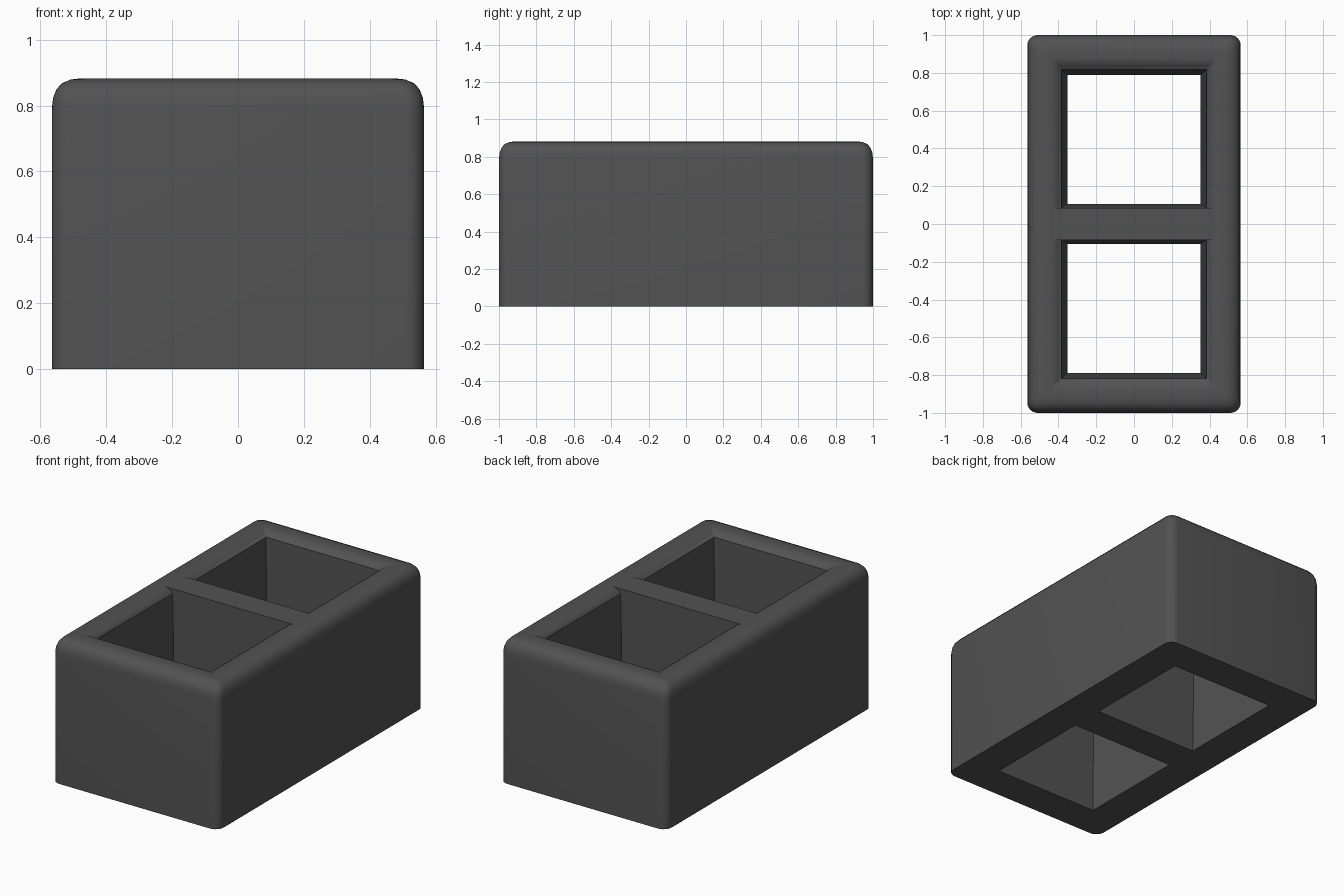
import bpy, bmesh, math

if "Cube" in bpy.data.objects:
    bpy.data.objects.remove(bpy.data.objects["Cube"])

mat = bpy.data.materials.new("dark_concrete")
mat.diffuse_color = (0.085, 0.085, 0.085, 1)
mat.use_nodes = True
mat.node_tree.nodes["Principled BSDF"].inputs["Base Color"].default_value = mat.diffuse_color


def finish(bm, name):
    bmesh.ops.remove_doubles(bm, verts=bm.verts, dist=1e-5)
    bmesh.ops.recalc_face_normals(bm, faces=bm.faces)
    me = bpy.data.meshes.new(name)
    bm.to_mesh(me)
    bm.free()
    me.materials.append(mat)
    ob = bpy.data.objects.new(name, me)
    bpy.context.collection.objects.link(ob)
    bpy.ops.object.select_all(action='DESELECT')
    bpy.context.view_layer.objects.active = ob
    ob.select_set(True)
    bpy.ops.object.shade_smooth_by_angle(angle=math.radians(30))


def rounded_ring(bm, inset, z, r, steps=6):
    """One rounded-rectangle loop, inset from the block outline."""
    hx, hy = 0.565 - inset, 1.0 - inset
    ring = []
    for k, (sx, sy) in enumerate([(1, 1), (-1, 1), (-1, -1), (1, -1)]):
        for i in range(steps + 1):
            a = math.pi / 2 * (k + i / steps)
            ring.append(bm.verts.new((sx * (hx - r) + r * math.cos(a),
                                      sy * (hy - r) + r * math.sin(a), z)))
    return ring


# Outer wall: section swept around, with rounded top and tapered opening
section = [(0, 0, .055), (0, .79, .055), (.004, .823, .055), (.014, .849, .052),
           (.031, .868, .046), (.058, .879, .038), (.085, .882, .03),
           (.125, .882, .018), (.145, .878, .01), (.163, .868, .005),
           (.182, .852, 0), (.212, 0, 0)]
bm = bmesh.new()
rings = [rounded_ring(bm, *p) for p in section]
for a, b in zip(rings, rings[1:] + rings[:1]):
    n = len(a)
    for i in range(n):
        j = (i + 1) % n
        bm.faces.new((a[i], a[j], b[j], b[i]))
finish(bm, "outer_wall")

# Middle web: tapered wall dividing the two openings, ends buried in the sides
bm = bmesh.new()
bmesh.ops.create_cube(bm, size=1)
for v in bm.verts:
    top = v.co.z > 0
    half = 0.085 if top else 0.105
    v.co = (math.copysign(0.46, v.co.x), math.copysign(half, v.co.y), 0.88 if top else 0)
finish(bm, "middle_web")
